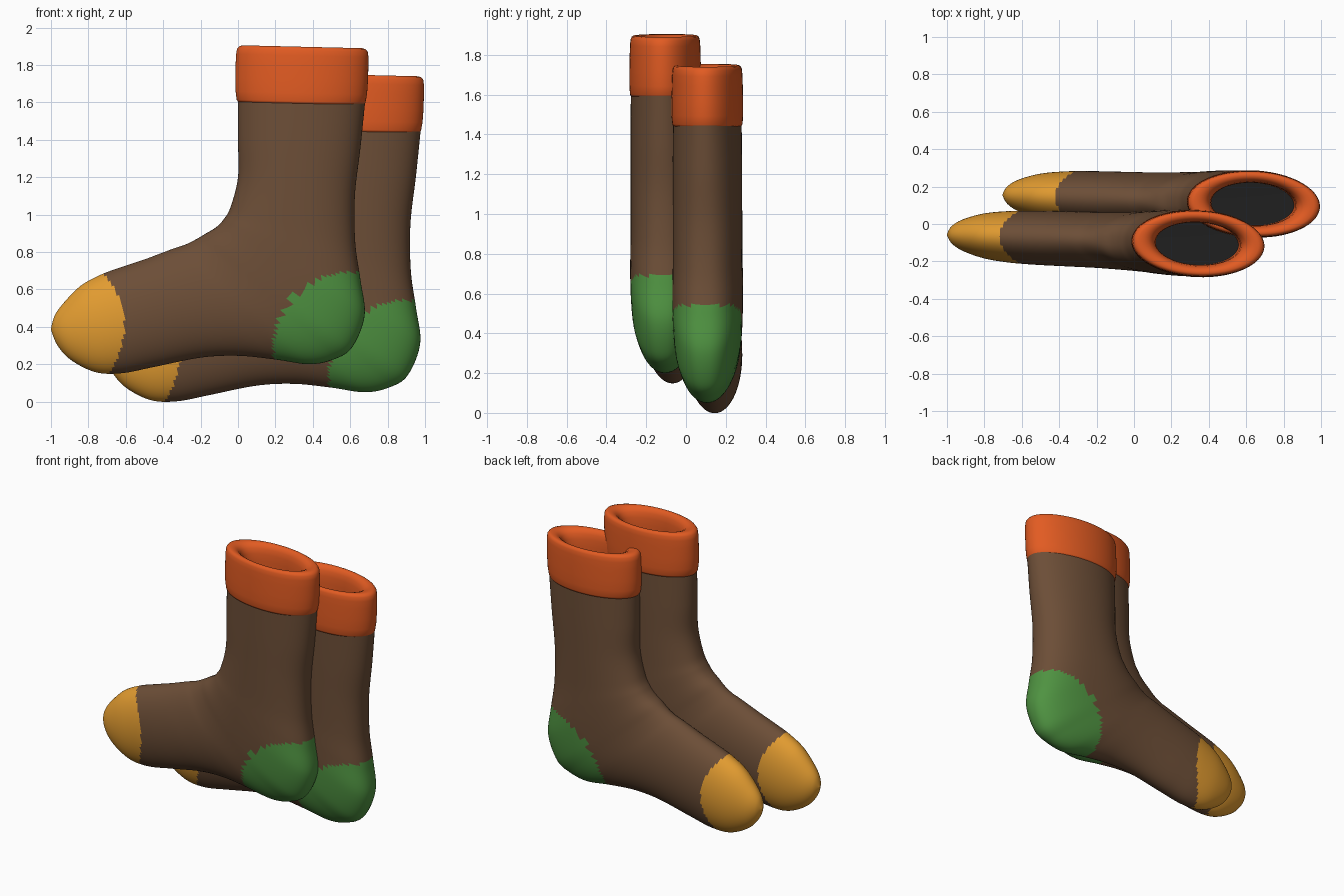
import bpy, bmesh, math
from mathutils import Vector

if "Cube" in bpy.data.objects:
    bpy.data.objects.remove(bpy.data.objects["Cube"])


def mat(name, rgb):
    m = bpy.data.materials.new(name)
    m.diffuse_color = (*rgb, 1)
    m.use_nodes = True
    m.node_tree.nodes["Principled BSDF"].inputs["Base Color"].default_value = m.diffuse_color
    return m


BROWN = mat("brown knit", (0.150, 0.076, 0.038))
GREEN = mat("green heel", (0.078, 0.290, 0.053))
YELLOW = mat("yellow toe", (0.760, 0.330, 0.030))
ORANGE = mat("orange cuff", (0.760, 0.105, 0.016))
DARK = mat("dark lining", (0.014, 0.014, 0.014))

SIDES = 72
# Sock cross-sections: front x, z / back x, z / half width / roundness
ROWS = [
    (0.00, 1.62, 0.680, 1.605, .172, 2.0),
    (0.00, 1.40, 0.655, 1.360, .174, 2.1),
    (0.00, 1.20, 0.625, 1.100, .174, 2.2),
    (-.04, 1.04, 0.627, 0.850, .174, 2.3),
    (-.08, 0.97, 0.655, 0.650, .176, 2.4),
    (-.12, 0.93, 0.677, 0.460, .176, 2.4),
    (-.17, 0.90, 0.610, 0.290, .172, 2.3),
    (-.22, 0.87, 0.510, 0.225, .166, 2.1),
    (-.28, 0.84, 0.380, 0.200, .160, 2.0),
    (-.34, 0.82, 0.200, 0.225, .154, 2.0),
    (-.42, 0.79, 0.000, 0.245, .149, 2.0),
    (-.50, 0.76, -.200, 0.235, .147, 2.0),
    (-.62, 0.72, -.450, 0.185, .144, 2.0),
    (-.73, 0.68, -.620, 0.152, .137, 2.0),
    (-.84, 0.62, -.760, 0.157, .120, 2.0),
    (-.93, 0.53, -.890, 0.220, .086, 2.0),
    (-.98, 0.46, -.965, 0.300, .048, 2.0),
    (-1.0, 0.39, -1.00, 0.385, .004, 2.0),
]


def smooth_rows(rows, steps):
    """Catmull-Rom interpolation between cross-sections."""
    out = []
    for i in range(len(rows) - 1):
        p = [rows[max(0, min(len(rows) - 1, i + k))] for k in (-1, 0, 1, 2)]
        for s in range(steps):
            t = s / steps
            out.append([0.5 * (2 * b + (c - a) * t + (2 * a - 5 * b + 4 * c - d) * t * t
                               + (3 * b - a - 3 * c + d) * t ** 3)
                        for a, b, c, d in zip(*p)])
    return out + [list(rows[-1])]


def sway(x):
    # the toe swings slightly towards +y
    return -0.105 - 0.036 * (x - 0.345)


def loft(name, rings, mats, rule, cap=False):
    bm = bmesh.new()
    loops = [[bm.verts.new((x, y + sway(x), z)) for x, y, z in r] for r in rings]
    for a, b in zip(loops, loops[1:]):
        for i in range(SIDES):
            j = (i + 1) % SIDES
            bm.faces.new((a[i], a[j], b[j], b[i]))
    if cap:
        bm.faces.new(loops[-1])
    bmesh.ops.recalc_face_normals(bm, faces=bm.faces)
    for f in bm.faces:
        f.smooth = True
        f.material_index = rule(f.calc_center_median())
    me = bpy.data.meshes.new(name)
    bm.to_mesh(me)
    bm.free()
    for m in mats:
        me.materials.append(m)
    return me


def sock_ring(row):
    ax, az, bx, bz, w, n = row
    pts = []
    for i in range(SIDES):
        t = 2 * math.pi * i / SIDES
        c, s = math.cos(t), math.sin(t)
        u = math.copysign(abs(c) ** (2 / n), c)
        v = math.copysign(abs(s) ** (2 / n), s)
        pts.append(((ax + bx) / 2 + u * (bx - ax) / 2, v * w,
                    (az + bz) / 2 + u * (bz - az) / 2))
    return pts


def oval(scale, z):
    k = (z - 1.6) / 0.3
    pts = []
    for i in range(SIDES):
        t = 2 * math.pi * i / SIDES
        x = 0.337 + 0.008 * k + scale * (0.342 + 0.014 * k) * math.cos(t)
        pts.append((x, scale * 0.176 * math.sin(t), z - 0.024 * (x - 0.345)))
    return pts


def patch(c):
    if math.hypot(c.x - 0.60, c.z - 0.28) < 0.412:
        return 1                                   # heel
    if math.hypot(c.x + 1.02, c.z - 0.40) < 0.412:
        return 2                                   # toe
    return 0


# Sock body with heel and toe patches
body = loft("sock_body", [sock_ring(r) for r in smooth_rows(ROWS, 9)],
            [BROWN, GREEN, YELLOW], patch, cap=True)

# Thick rolled cuff
CUFF = [(.93, 1.592), (.985, 1.594), (1.005, 1.605), (1.02, 1.65), (1.02, 1.72),
        (1.01, 1.80), (1.0, 1.85), (.985, 1.878), (.95, 1.892), (.90, 1.897),
        (.82, 1.895), (.75, 1.886), (.69, 1.865), (.655, 1.83), (.645, 1.78), (.645, 1.60)]
cuff = loft("cuff", [oval(*p) for p in CUFF], [ORANGE], lambda c: 0)

# Dark inside of the leg
lining = loft("lining", [oval(.66, 1.622), oval(.3, 1.621)], [DARK], lambda c: 0, cap=True)

# The pair of socks
for side, offset in (("front", (0, 0, 0)), ("rear", (0.297, 0.212, -0.15))):
    for me in (body, cuff, lining):
        ob = bpy.data.objects.new(f"{side}_{me.name}", me.copy())
        ob.location = Vector(offset)
        bpy.context.collection.objects.link(ob)
